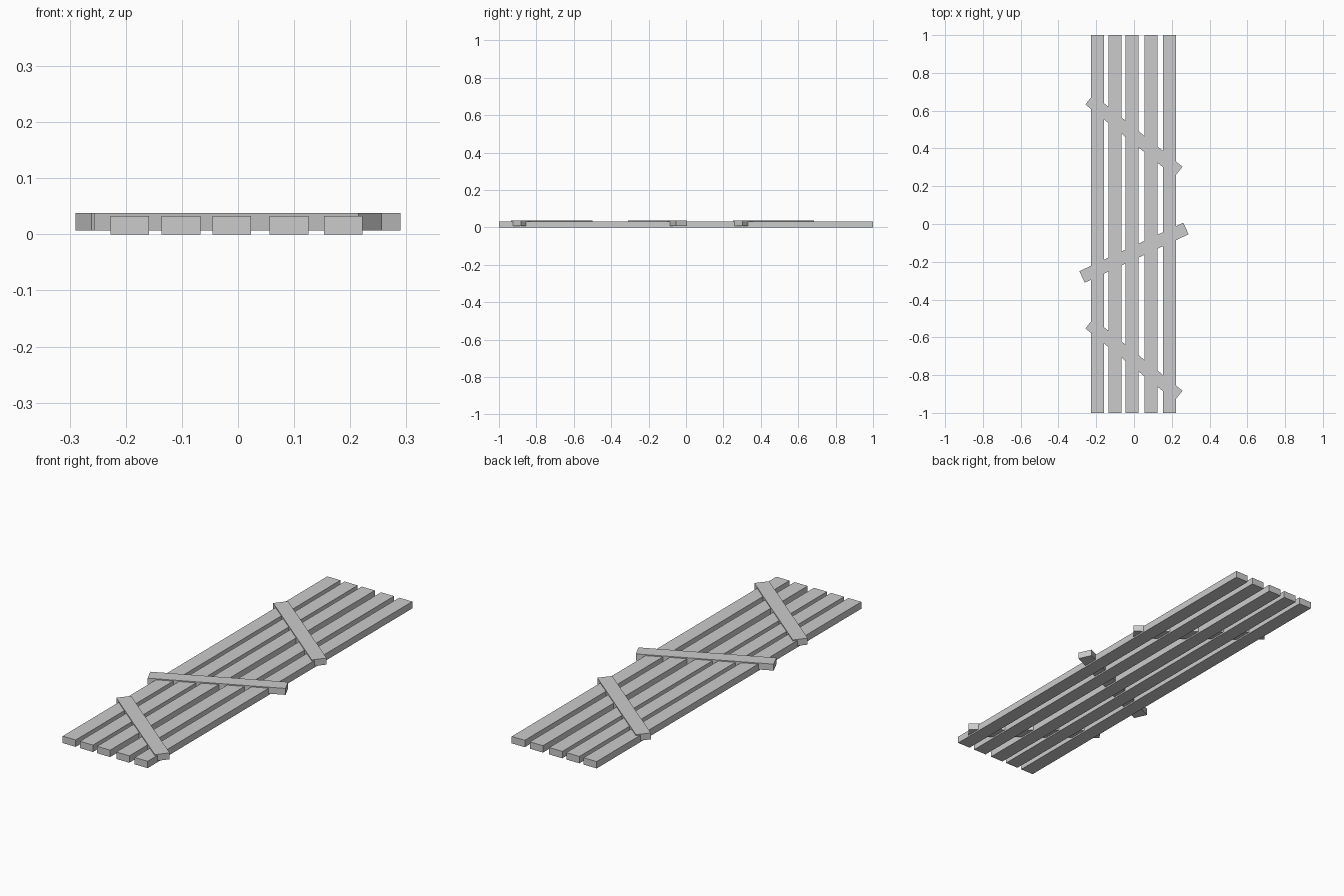
import bpy
from math import radians

if "Cube" in bpy.data.objects:
    bpy.data.objects.remove(bpy.data.objects["Cube"])


def board(name, size, loc, angle=0.0):
    """Box with the given size, centred at loc and turned about z."""
    bpy.ops.mesh.primitive_cube_add(size=1, location=loc, rotation=(0, 0, radians(angle)))
    ob = bpy.context.object
    ob.name = name
    ob.scale = size
    bpy.ops.object.transform_apply(location=False, rotation=False, scale=True)
    return ob


# Long planks, slightly uneven spacing
PLANK_H = 0.033
for i, x in enumerate((-0.193, -0.1015, -0.011, 0.091, 0.1875), 1):
    board(f"plank_{i}", (0.069, 2.0, PLANK_H), (x, 0, PLANK_H / 2))

# Diagonal cross braces set into the planks, standing just proud on top
for name, y, angle in (("brace_back", 0.468, -39),
                       ("brace_middle", -0.152, 25),
                       ("brace_front", -0.718, -39)):
    board(name, (0.607, 0.067, 0.031), (0, y, 0.0225), angle)
